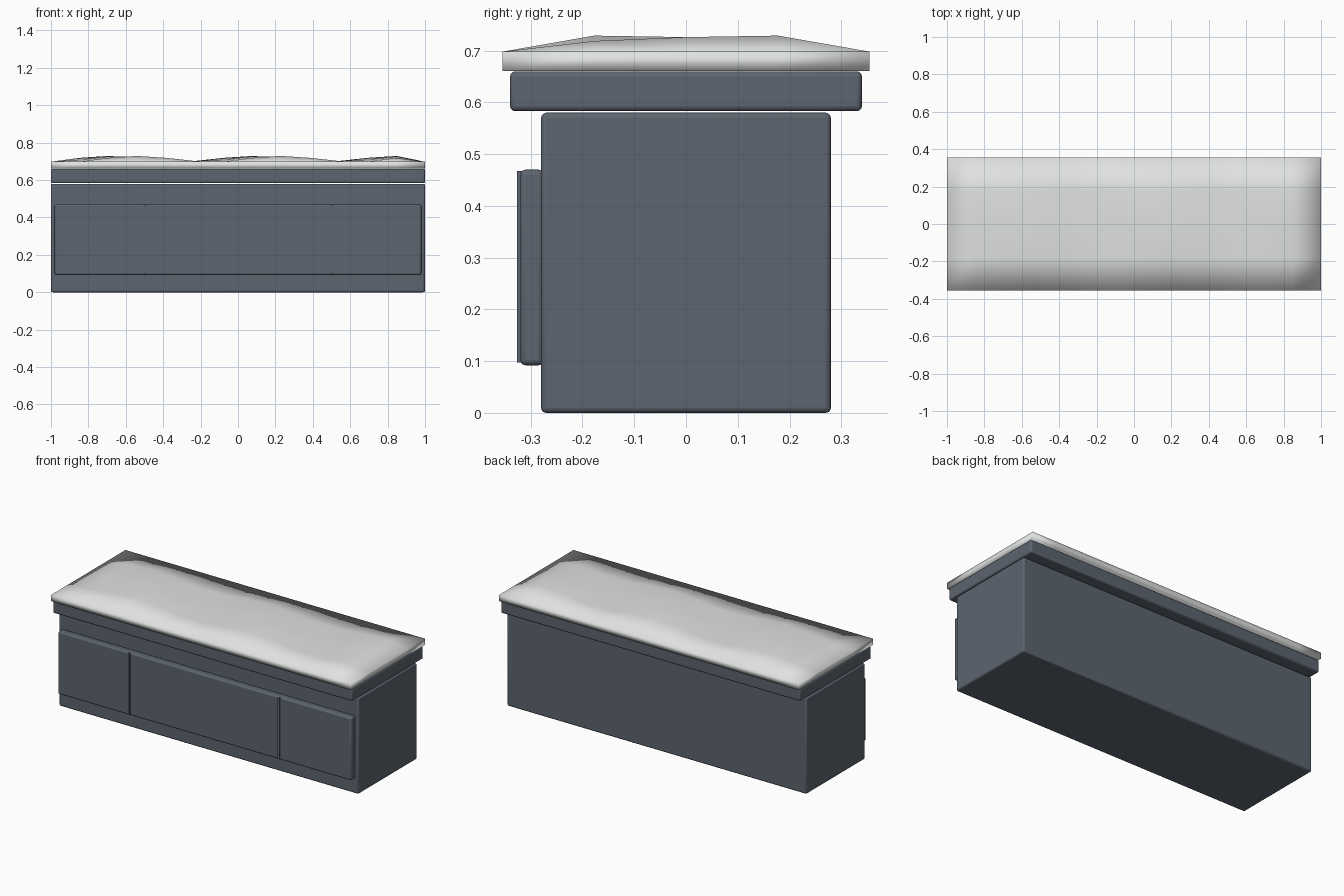
import bpy
import bmesh
import math

cube = bpy.data.objects.get("Cube")
if cube:
    bpy.data.objects.remove(cube, do_unlink=True)


def material(name, rgb):
    mat = bpy.data.materials.new(name)
    mat.use_nodes = True
    colour = (*rgb, 1)
    mat.diffuse_color = colour
    mat.node_tree.nodes["Principled BSDF"].inputs["Base Color"].default_value = colour
    return mat


slate = material("slate grey", (0.11, 0.13, 0.16))
white = material("soft white", (0.75, 0.76, 0.76))


def add_object(name, bm, mat):
    mesh = bpy.data.meshes.new(name)
    bm.to_mesh(mesh)
    bm.free()
    mesh.materials.append(mat)
    obj = bpy.data.objects.new(name, mesh)
    bpy.context.collection.objects.link(obj)
    return obj


def box(name, low, high, bevel=0):
    """Box between two corners, with optionally rounded edges."""
    bm = bmesh.new()
    bmesh.ops.create_cube(bm, size=1)
    for v in bm.verts:
        v.co = [a + (b - a) * (c + 0.5) for a, b, c in zip(low, high, v.co)]
    obj = add_object(name, bm, slate)
    if bevel:
        mod = obj.modifiers.new("rounded edges", "BEVEL")
        mod.width = bevel
        mod.segments = 3
        bpy.ops.object.select_all(action="DESELECT")
        obj.select_set(True)
        bpy.context.view_layer.objects.active = obj
        bpy.ops.object.shade_smooth_by_angle(angle=math.radians(35))
    return obj


# Cabinet body, overhanging lid and raised front panel
box("body", (-1, -0.28, 0), (1, 0.28, 0.58), 0.01)
box("lid", (-1, -0.34, 0.583), (1, 0.34, 0.66), 0.01)
box("front_panel", (-0.98, -0.32, 0.092), (0.98, -0.275, 0.47), 0.01)

# Narrow vertical dividers on the panel
for side, x in (("right", -0.5), ("left", 0.5)):
    box(side + "_divider", (x - 0.006, -0.327, 0.097), (x + 0.006, -0.315, 0.467))

# Soft rumpled cover: gridded top rolling in waves, sides extruded down
COLS, ROWS = 13, 4
bm = bmesh.new()
grid = []
for j in range(ROWS + 1):
    row = []
    for i in range(COLS + 1):
        z = 0.698
        if 0 < i < COLS and 0 < j < ROWS:
            z = 0.714 + 0.015 * math.cos(math.tau / 5 * (i - 3.5 + j / 2))
        row.append(bm.verts.new((-1 + 2 * i / COLS, 0.71 * (j / ROWS - 0.5), z)))
    grid.append(row)
for j in range(ROWS):
    for i in range(COLS):
        bm.faces.new((grid[j][i], grid[j][i + 1], grid[j + 1][i + 1], grid[j + 1][i]))
rim = [e for e in bm.edges if e.is_boundary]
skirt = bmesh.ops.extrude_edge_only(bm, edges=rim)["geom"]
for v in skirt:
    if isinstance(v, bmesh.types.BMVert):
        v.co.z = 0.661
bmesh.ops.holes_fill(bm, edges=[e for e in bm.edges if e.is_boundary], sides=0)
bmesh.ops.recalc_face_normals(bm, faces=bm.faces)
for f in bm.faces:
    f.smooth = True
add_object("snow_cover", bm, white)
